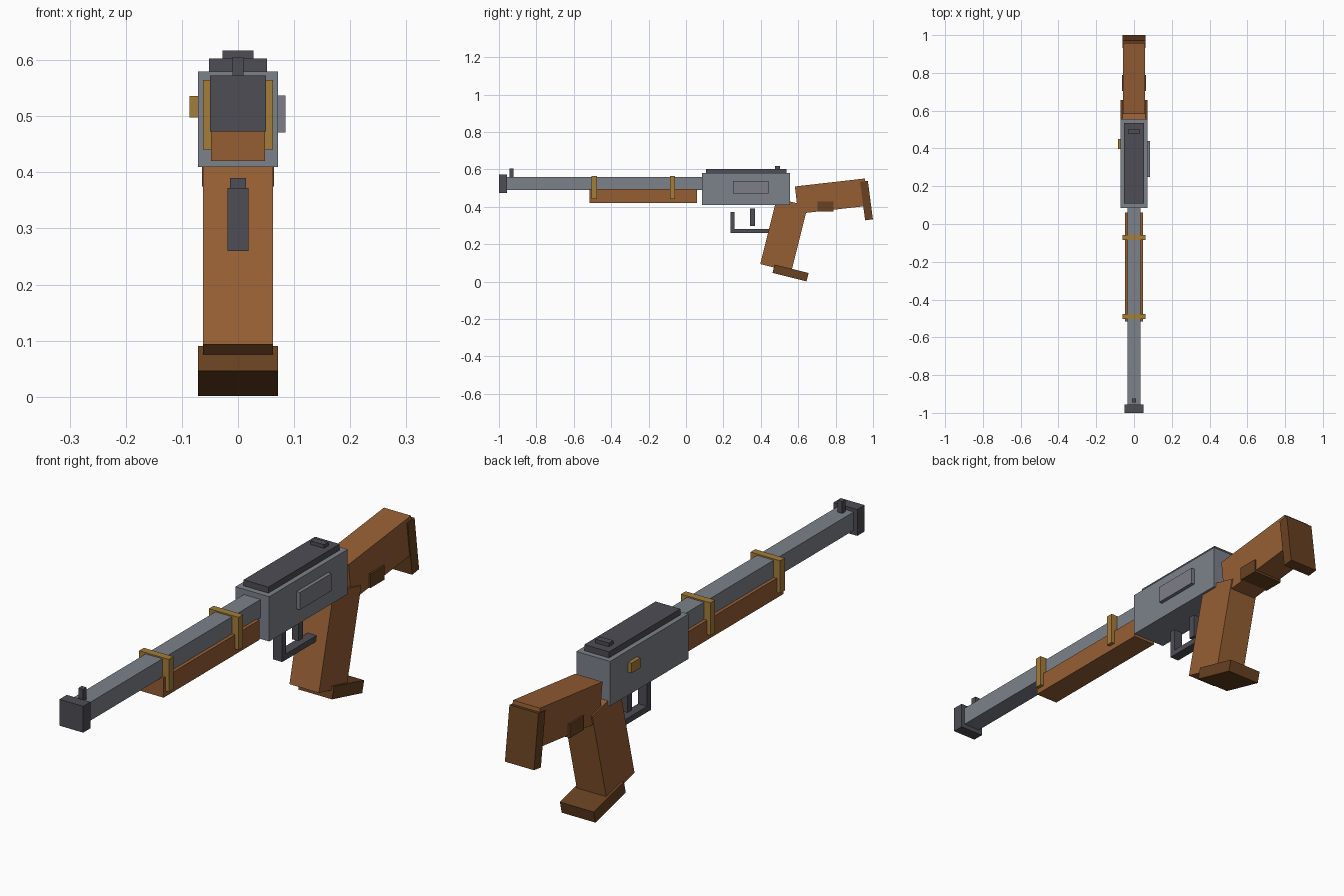
import bpy, math

if "Cube" in bpy.data.objects:
    bpy.data.objects.remove(bpy.data.objects["Cube"])


def material(name, rgb):
    m = bpy.data.materials.new(name)
    lin = [(c / 255 / 12.92) if c < 11 else ((c / 255 + 0.055) / 1.055) ** 2.4 for c in rgb]
    m.diffuse_color = (*lin, 1)
    m.use_nodes = True
    m.node_tree.nodes["Principled BSDF"].inputs["Base Color"].default_value = m.diffuse_color
    return m


steel = material("steel", (124, 129, 138))
plate_steel = material("plate_steel", (124, 125, 135))
dark = material("dark_metal", (77, 77, 85))
wood = material("wood", (150, 95, 52))
dark_wood = material("dark_wood", (104, 65, 33))
brass = material("brass", (164, 125, 58))


def block(name, mat, x, y, z, tilt=0):
    """Box from (min, max) ranges, tilted in degrees about the x axis."""
    bpy.ops.mesh.primitive_cube_add(
        size=1,
        location=[(a + b) / 2 for a, b in (x, y, z)],
        rotation=(math.radians(tilt), 0, 0))
    o = bpy.context.object
    o.name = name
    o.scale = [b - a for a, b in (x, y, z)]
    o.data.materials.append(mat)
    return o


def centred(name, mat, half, y, z, tilt=0):
    return block(name, mat, (-half, half), y, z, tilt)


def tilted(name, mat, half, cy, cz, length, height, tilt):
    return centred(name, mat, half, (cy - length / 2, cy + length / 2),
                   (cz - height / 2, cz + height / 2), tilt)


# Barrel, muzzle and front sight
centred("barrel", steel, 0.035, (-0.96, 0.10), (0.49, 0.56))
centred("muzzle", dark, 0.05, (-1.0, -0.956), (0.473, 0.573))
centred("front_sight", dark, 0.01, (-0.944, -0.923), (0.555, 0.605))

# Wooden fore-end with two brass bands
centred("fore_end", wood, 0.048, (-0.515, 0.06), (0.42, 0.495))
for y in (-0.49, -0.072):
    centred("barrel_band", brass, 0.062, (y - 0.014, y + 0.014), (0.441, 0.565))

# Receiver with cover, rear sight, side plate and button
centred("receiver", steel, 0.071, (0.086, 0.557), (0.41, 0.58))
centred("top_cover", dark, 0.052, (0.108, 0.536), (0.575, 0.603))
centred("rear_sight", dark, 0.028, (0.476, 0.502), (0.60, 0.617))
block("side_plate", plate_steel, (0.065, 0.085), (0.25, 0.44), (0.471, 0.537))
block("side_button", brass, (-0.086, -0.065), (0.396, 0.45), (0.498, 0.536))

# Trigger and guard
centred("guard_post", dark, 0.019, (0.238, 0.26), (0.262, 0.372))
centred("guard_bar", dark, 0.019, (0.238, 0.455), (0.26, 0.282))
centred("trigger", dark, 0.014, (0.343, 0.37), (0.298, 0.39))

# Pistol grip with its base
tilted("grip", wood, 0.062, 0.524, 0.249, 0.171, 0.363, -14)
tilted("grip_base", dark_wood, 0.071, 0.559, 0.046, 0.187, 0.046, -14)

# Shoulder stock, butt pad and lower block
tilted("stock", wood, 0.057, 0.778, 0.457, 0.377, 0.147, 6.5)
tilted("butt_pad", dark_wood, 0.061, 0.965, 0.433, 0.042, 0.207, 7.5)
centred("stock_block", dark_wood, 0.064, (0.704, 0.788), (0.375, 0.428))
